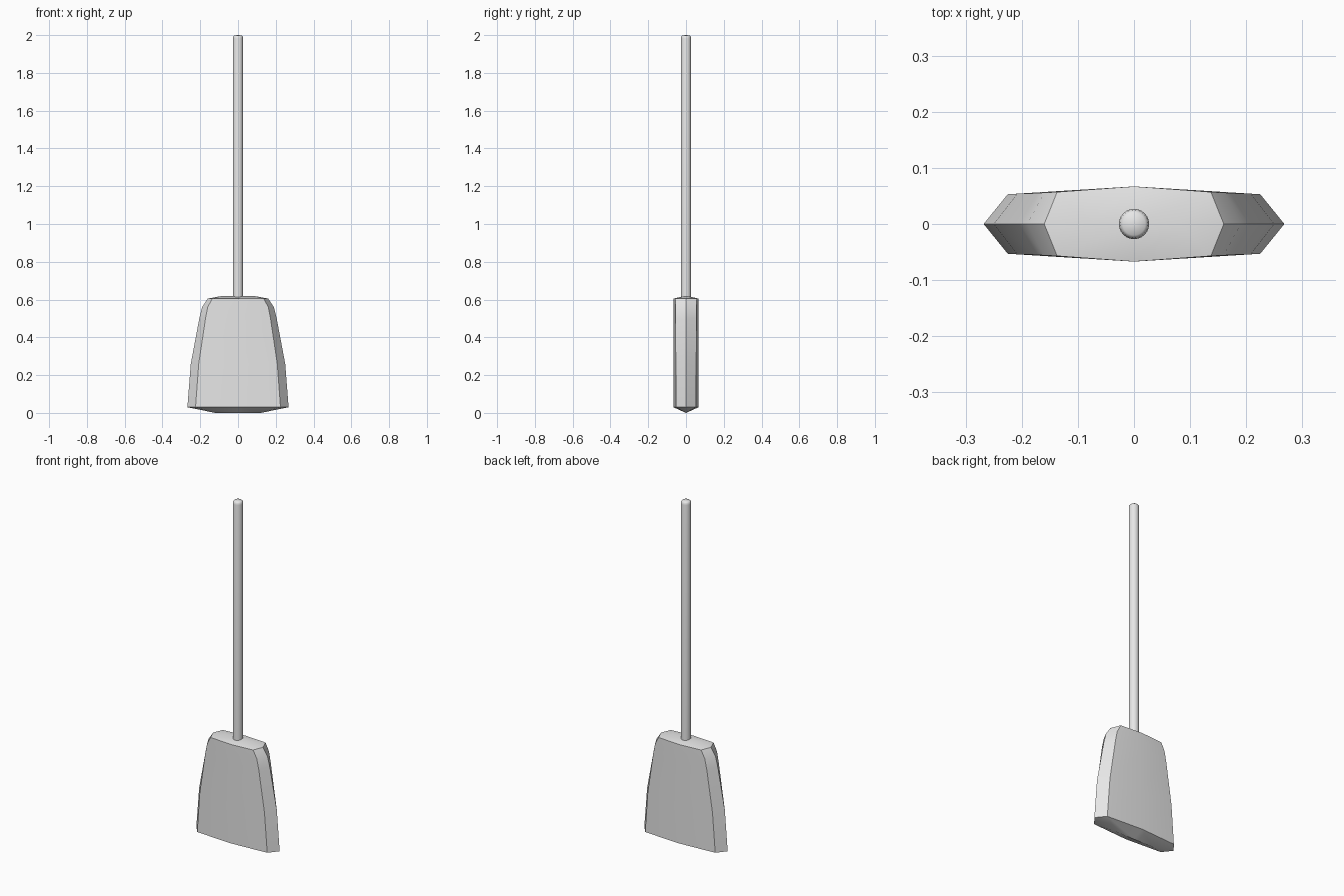
import bpy, bmesh, math

cube = bpy.data.objects.get("Cube")
if cube:
    bpy.data.objects.remove(cube, do_unlink=True)

grey = bpy.data.materials.new("light grey")
grey.use_nodes = True
grey.diffuse_color = (0.8, 0.8, 0.8, 1)
grey.node_tree.nodes["Principled BSDF"].inputs["Base Color"].default_value = (0.8, 0.8, 0.8, 1)


def finish(name, bm, angle):
    bmesh.ops.recalc_face_normals(bm, faces=bm.faces)
    mesh = bpy.data.meshes.new(name)
    bm.to_mesh(mesh)
    bm.free()
    mesh.materials.append(grey)
    obj = bpy.data.objects.new(name, mesh)
    bpy.context.collection.objects.link(obj)
    bpy.ops.object.select_all(action='DESELECT')
    obj.select_set(True)
    bpy.context.view_layer.objects.active = obj
    bpy.ops.object.shade_smooth_by_angle(angle=math.radians(angle))
    return obj


def bridge(bm, low, high):
    n = len(low)
    for i in range(n):
        j = (i + 1) % n
        bm.faces.new((low[i], low[j], high[j], high[i]))


def cap(bm, ring, half, z):
    """Close an eight-point ring with a shallow ridge along x."""
    right, mid, left = [bm.verts.new((x, 0, z)) for x in (half, 0, -half)]
    inner = (right, right, mid, left, left, left, mid, right)
    for i in range(8):
        j = (i + 1) % 8
        corners = [ring[i], ring[j], inner[j]]
        if inner[i] is not inner[j]:
            corners.append(inner[i])
        bm.faces.new(corners)


# Flared head: height, tip half width, corner half width, corner depth
levels = [
    (0.03, 0.268, 0.225, 0.053),
    (0.26, 0.25, 0.208, 0.054),
    (0.50, 0.205, 0.172, 0.055),
    (0.56, 0.19, 0.16, 0.056),
    (0.605, 0.16, 0.137, 0.057),
]
bm = bmesh.new()
rings = []
for z, tip, corner, depth in levels:
    outline = [(tip, 0), (corner, depth), (0, 0.067), (-corner, depth),
               (-tip, 0), (-corner, -depth), (0, -0.067), (corner, -depth)]
    rings.append([bm.verts.new((x, y, z)) for x, y in outline])
for low, high in zip(rings, rings[1:]):
    bridge(bm, low, high)
cap(bm, rings[0], 0.12, 0)
cap(bm, rings[-1], 0.08, 0.62)
finish("broom_head", bm, 30)

# Round handle with a softly rounded end
bm = bmesh.new()
sides = 24
rings = []
for r, z in [(0.027, 0.59), (0.027, 1.982), (0.025, 1.993), (0.02, 1.998)]:
    rings.append([bm.verts.new((r * math.cos(math.tau * i / sides),
                                r * math.sin(math.tau * i / sides), z))
                  for i in range(sides)])
for low, high in zip(rings, rings[1:]):
    bridge(bm, low, high)
bm.faces.new(rings[0])
tip = bm.verts.new((0, 0, 2))
for i in range(sides):
    bm.faces.new((rings[-1][i], rings[-1][(i + 1) % sides], tip))
finish("handle", bm, 50)
